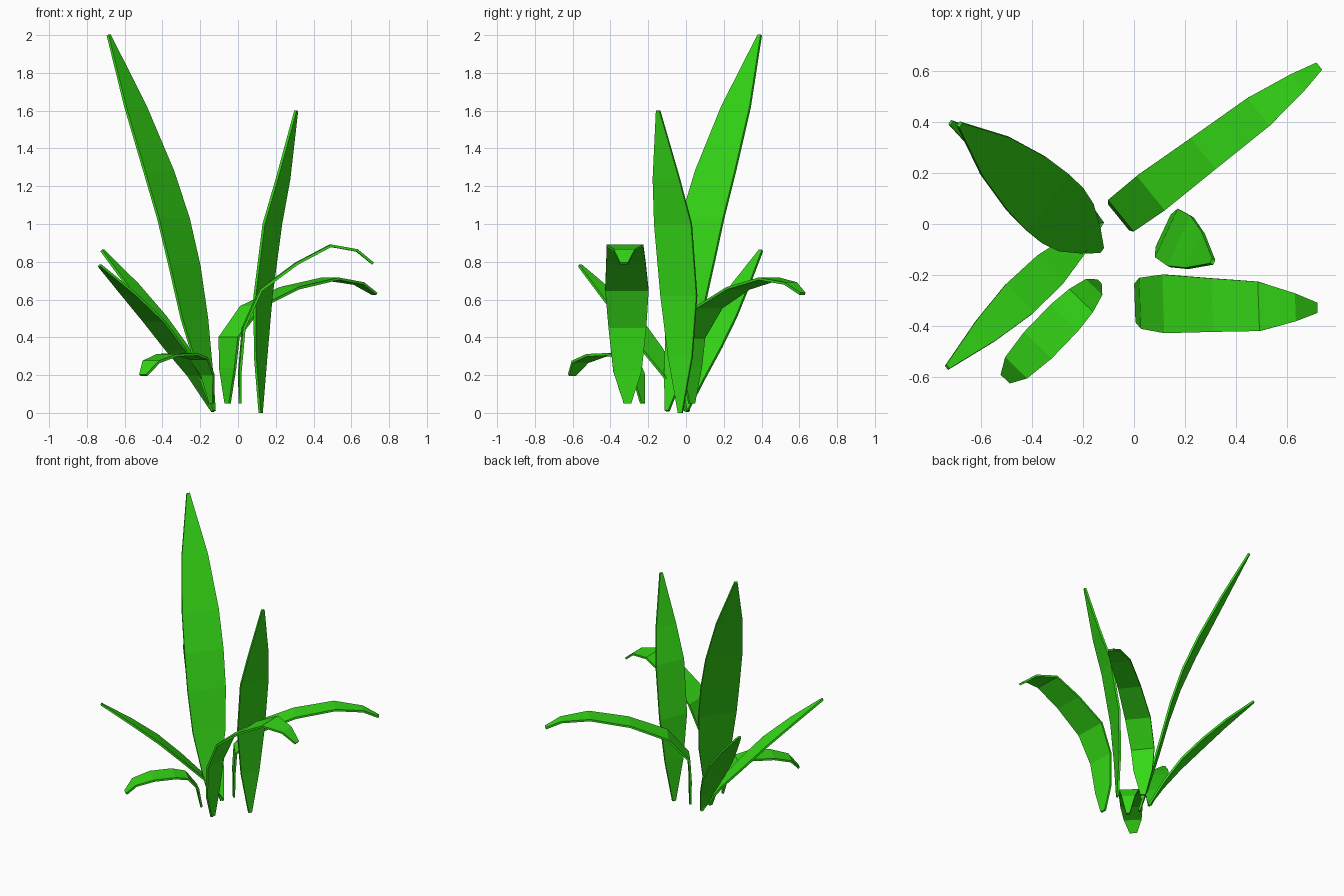
import bpy, math
from mathutils import Vector

green = bpy.data.materials.new("leaf_green")
green.diffuse_color = (0.034, 0.68, 0.008, 1)


def leaf(name, base, heading, side, stations):
    """Blade swept outwards from base; stations are (reach, height, half width)."""
    h, s = math.radians(heading), math.radians(side)
    out = Vector((math.cos(h), math.sin(h), 0))
    across = Vector((math.cos(s), math.sin(s), 0))
    verts, faces = [], []
    for i, (reach, z, w) in enumerate(stations):
        c = Vector((base[0], base[1], z)) + out * reach
        verts += [c + across * w, c - across * w]
        if i:
            k = 2 * i
            faces.append((k - 2, k - 1, k + 1, k))
    mesh = bpy.data.meshes.new(name)
    mesh.from_pydata(verts, [], faces)
    mesh.materials.append(green)
    ob = bpy.data.objects.new(name, mesh)
    bpy.context.collection.objects.link(ob)
    mod = ob.modifiers.new("thickness", 'SOLIDIFY')
    mod.thickness = 0.014
    mod.offset = 0


# Upright leaves
leaf("tall_leaf", (-0.13, -0.10), 138.5, 54, [
    (0, 0.01, 0.012), (0.055, 0.2, 0.06), (0.135, 0.5, 0.115), (0.205, 0.78, 0.135),
    (0.283, 1.03, 0.138), (0.387, 1.28, 0.13), (0.55, 1.62, 0.093), (0.74, 2.0, 0.01)])
leaf("upright_leaf", (0.12, -0.03), -32, 65, [
    (0, 0, 0.012), (0, 0.3, 0.07), (0.015, 0.62, 0.105), (0.073, 1.0, 0.108),
    (0.14, 1.24, 0.077), (0.222, 1.6, 0.01)])

# Straight leaning leaves
leaf("leaning_leaf_back", (-0.13, 0), 146, 56, [
    (0, 0.01, 0.012), (0.1, 0.18, 0.05), (0.22, 0.35, 0.08), (0.36, 0.51, 0.08),
    (0.52, 0.68, 0.055), (0.71, 0.86, 0.01)])
leaf("leaning_leaf_front", (-0.13, 0.01), 223.5, 133, [
    (0, 0.01, 0.012), (0.14, 0.2, 0.05), (0.28, 0.34, 0.075), (0.44, 0.49, 0.078),
    (0.62, 0.63, 0.055), (0.83, 0.78, 0.01)])

# Drooping leaves
leaf("drooping_leaf_small", (-0.14, -0.23), 226, 136, [
    (0, 0.05, 0.012), (0.03, 0.2, 0.045), (0.10, 0.29, 0.065), (0.19, 0.31, 0.075),
    (0.34, 0.305, 0.075), (0.46, 0.27, 0.06), (0.52, 0.2, 0.025)])
leaf("drooping_leaf_back", (-0.055, 0.03), 37, 129, [
    (0, 0.05, 0.018), (0, 0.24, 0.065), (0.01, 0.40, 0.08), (0.155, 0.56, 0.087),
    (0.41, 0.66, 0.078), (0.68, 0.71, 0.07), (0.87, 0.685, 0.042), (0.975, 0.63, 0.018)])
leaf("drooping_leaf_right", (0.01, -0.31), -1.5, 92, [
    (0, 0.05, 0.02), (0, 0.22, 0.075), (0.02, 0.45, 0.1), (0.11, 0.65, 0.115),
    (0.3, 0.79, 0.105), (0.48, 0.885, 0.097), (0.62, 0.86, 0.055), (0.705, 0.79, 0.02)])
